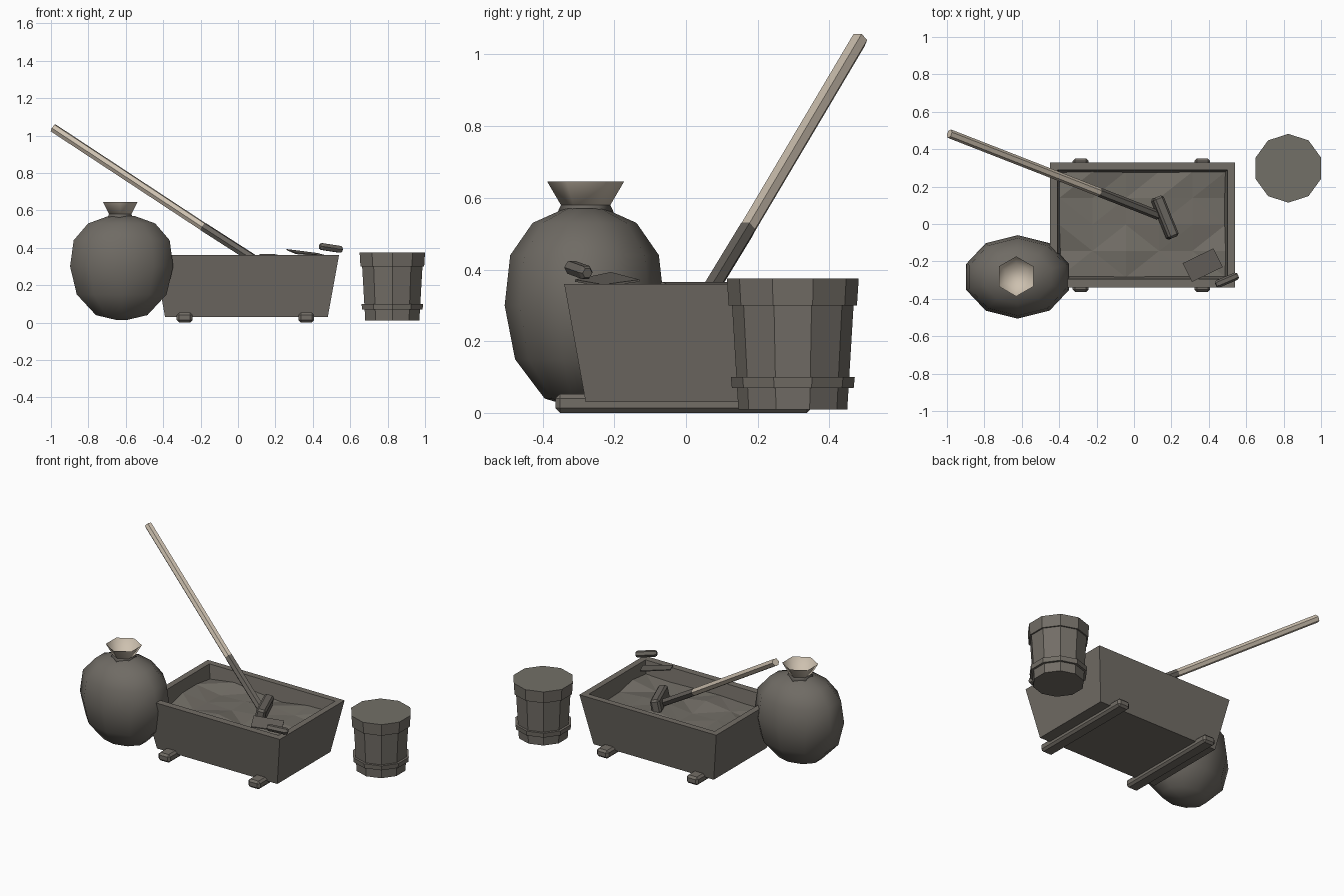
import bpy, bmesh, math
from mathutils import Vector

if "Cube" in bpy.data.objects:
    bpy.data.objects.remove(bpy.data.objects["Cube"])


def material(name, rgb):
    m = bpy.data.materials.new(name)
    m.diffuse_color = (*rgb, 1)
    m.use_nodes = True
    m.node_tree.nodes["Principled BSDF"].inputs["Base Color"].default_value = m.diffuse_color
    return m


WOOD = material("weathered wood", (0.168, 0.153, 0.132))
DARK = material("dark metal", (0.14, 0.128, 0.112))
MORTAR = material("wet mortar", (0.168, 0.155, 0.133))
WATER = material("bucket water", (0.168, 0.162, 0.135))
CLOTH = material("sack cloth", (0.16, 0.147, 0.128))
CREAM = material("pale cream", (0.61, 0.53, 0.43))


def finish(name, bm, mats, smooth=False):
    me = bpy.data.meshes.new(name)
    bm.to_mesh(me)
    bm.free()
    for m in mats:
        me.materials.append(m)
    if smooth:
        me.shade_smooth()
    ob = bpy.data.objects.new(name, me)
    bpy.context.collection.objects.link(ob)
    return ob


def loft(name, rings, mats, caps=(True, True), smooth=False):
    """Skin a stack of equal-length point loops running counter-clockwise."""
    bm = bmesh.new()
    loops = [[bm.verts.new(p) for p in r] for r in rings]
    n = len(loops[0])
    for a, b in zip(loops, loops[1:]):
        for i in range(n):
            j = (i + 1) % n
            bm.faces.new((a[i], a[j], b[j], b[i]))
    if caps[0]:
        bm.faces.new(loops[0][::-1])
    if caps[1]:
        bm.faces.new(loops[-1])
    return finish(name, bm, mats, smooth)


def circle(c, rx, ry, z, n, start=math.pi / 2):
    return [(c[0] + rx * math.cos(start + math.tau * i / n),
             c[1] + ry * math.sin(start + math.tau * i / n), z) for i in range(n)]


def rect(x0, x1, y0, y1, z):
    return [(x0, y0, z), (x1, y0, z), (x1, y1, z), (x0, y1, z)]


def rod(name, a, b, r, n, mat, tip=0.0):
    """Straight bar between two points, with optionally chamfered ends."""
    a, b = Vector(a), Vector(b)
    d = (b - a).normalized()
    u = d.cross(Vector((0, 0, 1))).normalized()
    v = d.cross(u)
    steps = [(a, r), (b, r)]
    if tip:
        steps = [(a, r * 0.7), (a + d * tip, r), (b - d * tip, r), (b, r * 0.7)]
    rings = [[c + (u * math.cos(math.tau * i / n) + v * math.sin(math.tau * i / n)) * q
              for i in range(n)] for c, q in steps]
    return loft(name, rings, [mat])


def box(name, size, loc, rot, mat, bevel):
    bm = bmesh.new()
    bmesh.ops.create_cube(bm, size=1)
    bmesh.ops.scale(bm, vec=size, verts=bm.verts)
    bmesh.ops.bevel(bm, geom=bm.edges[:], offset=bevel, segments=1, affect='EDGES')
    ob = finish(name, bm, [mat])
    ob.location, ob.rotation_euler = loc, rot
    return ob


# Mixing trough: tapered open box with thick walls
loft("trough", [rect(-0.39, 0.48, -0.28, 0.27, 0.03),
                rect(-0.45, 0.54, -0.34, 0.33, 0.36),
                rect(-0.41, 0.50, -0.295, 0.29, 0.36),
                rect(-0.385, 0.475, -0.27, 0.265, 0.20)], [WOOD])

# Skids under the trough
for side, x in (("left", -0.285), ("right", 0.365)):
    box("skid_" + side, (0.085, 0.715, 0.053), (x, -0.007, 0.0265), (0, 0, 0), WOOD, 0.013)

# Lumpy mortar surface
bm = bmesh.new()
bmesh.ops.create_grid(bm, x_segments=5, y_segments=4, size=0.5)
for v in bm.verts:
    x, y = v.co.x, v.co.y
    v.co = (0.045 + x * 0.89, -0.003 + y * 0.565,
            0.275 + 0.022 * math.sin(9 * x + 2 * y) * math.cos(7 * y - 1))
bmesh.ops.triangulate(bm, faces=bm.faces[:])
finish("mortar", bm, [MORTAR])

# Hoe: pale handle, dark socket and blade
top, joint, end = (-0.987, 0.483, 1.04), (-0.185, 0.170, 0.512), (0.13, 0.047, 0.31)
rod("hoe_handle", joint, top, 0.024, 6, CREAM)
rod("hoe_socket", end, joint, 0.025, 6, DARK)
box("hoe_blade", (0.06, 0.235, 0.09), (0.165, 0.035, 0.318),
    (0, 0.2, math.radians(22)), DARK, 0.012)

# Trowel: thin tilted plate and a stubby grip
plate = [(0.31, -0.31, 0.366), (0.475, -0.23, 0.352), (0.425, -0.13, 0.366), (0.26, -0.21, 0.387)]
loft("trowel_plate", [plate, [(x, y, z + 0.006) for x, y, z in plate]], [DARK])
rod("trowel_grip", (0.438, -0.325, 0.408), (0.555, -0.275, 0.39), 0.021, 6, DARK, 0.012)

# Bucket: ten staves, two hoops and a filled top
C = (0.825, 0.298)


def ring10(r, z):
    return circle(C, r, r, z, 10)


loft("bucket_body", [ring10(0.152, 0.01), ring10(0.172, 0.34)], [WOOD])
loft("bucket_lower_hoop", [ring10(0.170, 0.07), ring10(0.173, 0.10)], [WOOD])
hoop = loft("bucket_rim", [ring10(0.179, 0.30), ring10(0.184, 0.375)], [WOOD, WATER])
for p in hoop.data.polygons:
    p.material_index = 1 if p.normal.z > 0.9 else 0

# Sack: rounded body gathered to a neck
S = (-0.622, -0.283)
profile = [(0.015, 0.12), (0.04, 0.50), (0.15, 0.87), (0.30, 1.0),
           (0.44, 0.93), (0.53, 0.65), (0.57, 0.25)]
loft("sack_body", [circle(S, 0.29 * r, 0.223 * r, z, 10) for z, r in profile], [CLOTH], smooth=True)

# Tied neck and flared open collar
N = (-0.63, -0.28)
loft("sack_neck", [circle(N, r, r, z, 6) for z, r in ((0.545, 0.085), (0.58, 0.069))],
     [DARK], smooth=True, caps=(True, False))
loft("sack_collar", [circle(N, r, r, z, 6) for z, r in ((0.58, 0.069), (0.645, 0.107))],
     [CREAM], smooth=True, caps=(True, False))
